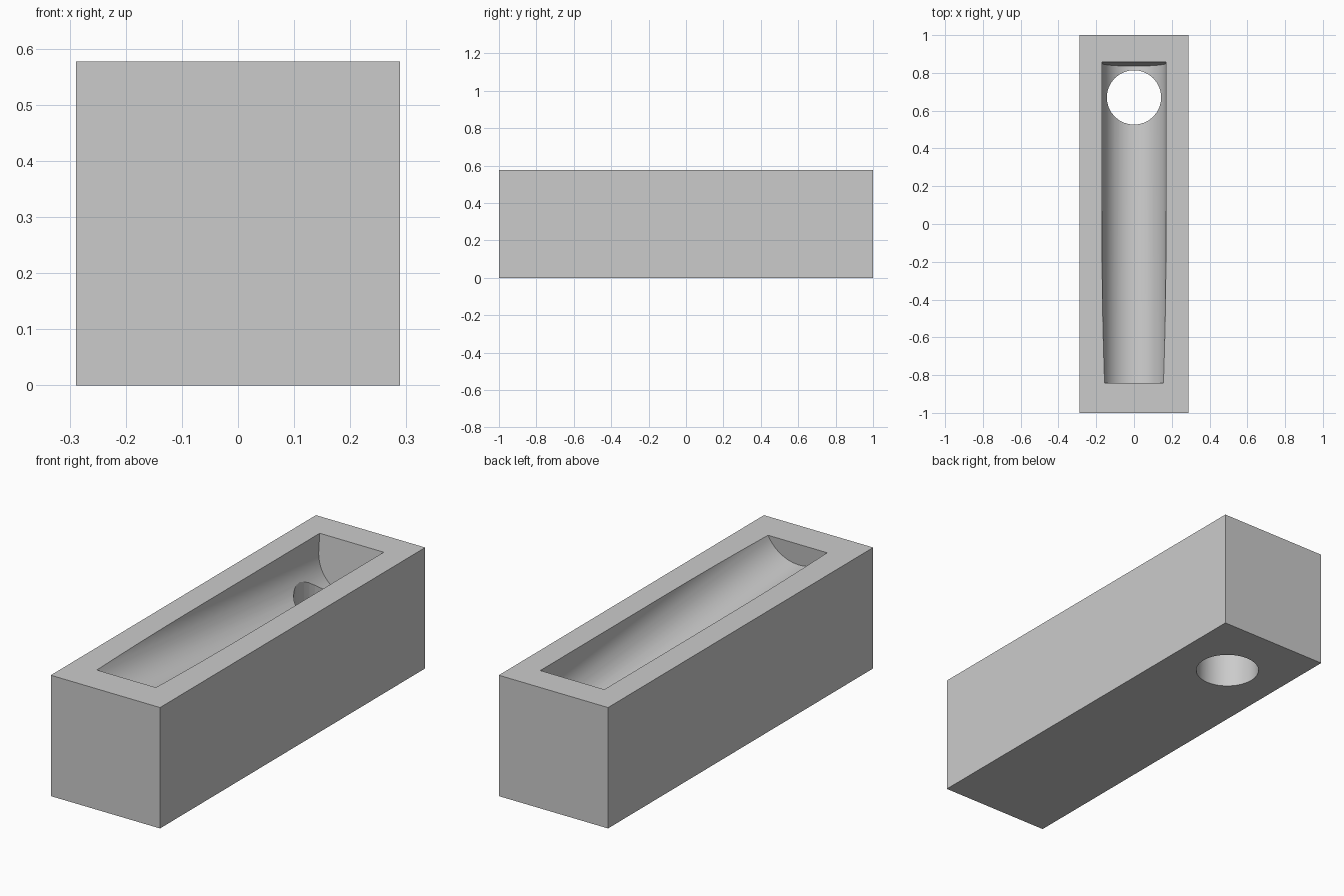
import bpy, bmesh, math

if "Cube" in bpy.data.objects:
    bpy.data.objects.remove(bpy.data.objects["Cube"])

W, H = 0.577, 0.577          # block width and height
R = 0.169                    # trough radius
HOLE_R, HOLE_Y = 0.144, 0.67


def cut(target, cutter):
    """Subtract cutter from target, then drop the cutter."""
    cutter.hide_render = True
    mod = target.modifiers.new("cut", 'BOOLEAN')
    mod.operation = 'DIFFERENCE'
    mod.solver = 'EXACT'
    mod.object = cutter
    bpy.context.view_layer.objects.active = target
    bpy.ops.object.modifier_apply(modifier=mod.name)
    bpy.data.objects.remove(cutter, do_unlink=True)


# Block
bpy.ops.mesh.primitive_cube_add(size=1, location=(0, 0, H / 2))
block = bpy.context.object
block.name = "trough_block"
block.scale = (W, 2, H)
bpy.ops.object.transform_apply(location=True, rotation=False, scale=True)

# Round-bottomed trough, sloping 5 degrees down towards the drain
n = 32
profile = [(R, 0.3)]
profile += [(R * math.cos(a), -R * math.sin(a))
            for a in (math.pi * i / n for i in range(n + 1))]
profile += [(-R, 0.3)]
bm = bmesh.new()
face = bm.faces.new([bm.verts.new((x, -0.743, z)) for x, z in profile])
ext = bmesh.ops.extrude_face_region(bm, geom=[face])
bmesh.ops.translate(bm, vec=(0, 1.693, 0),
                    verts=[v for v in ext["geom"] if isinstance(v, bmesh.types.BMVert)])
bmesh.ops.recalc_face_normals(bm, faces=bm.faces)
mesh = bpy.data.meshes.new("trough_cutter")
bm.to_mesh(mesh)
bm.free()
trough = bpy.data.objects.new("trough_cutter", mesh)
bpy.context.collection.objects.link(trough)
trough.location = (0, -0.096, H)
trough.rotation_euler = (math.radians(-5), 0, 0)
cut(block, trough)

# Drain hole through the floor
bpy.ops.mesh.primitive_cylinder_add(vertices=32, radius=HOLE_R, depth=2,
                                    location=(0, HOLE_Y, 0))
drain = bpy.context.object
drain.name = "drain_cutter"
cut(block, drain)

# Smooth the curved walls, keep the edges crisp
bpy.ops.object.select_all(action='DESELECT')
block.select_set(True)
bpy.context.view_layer.objects.active = block
bpy.ops.object.shade_smooth_by_angle(angle=math.radians(30))
